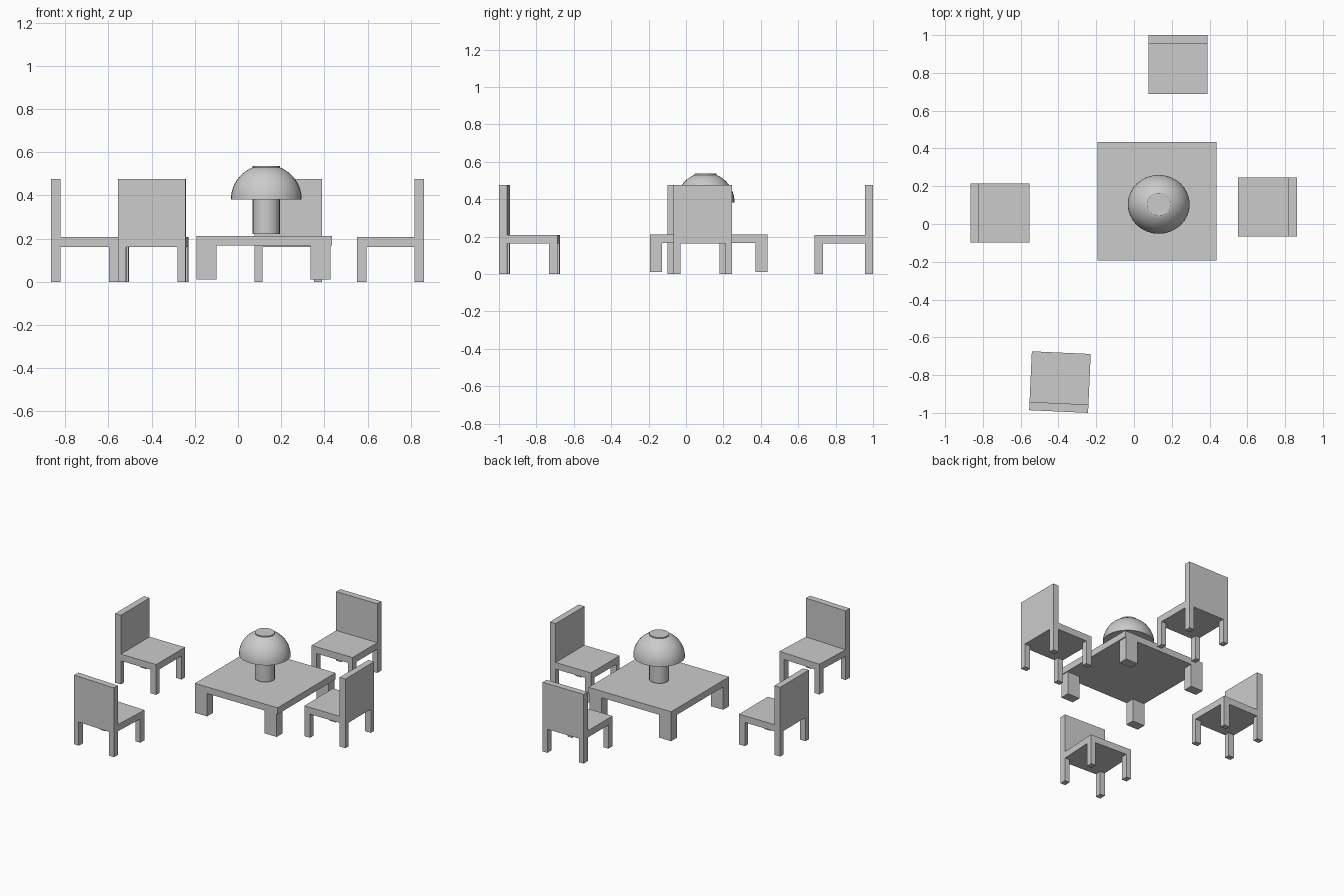
import bpy, bmesh, math
from mathutils import Matrix, Vector

if "Cube" in bpy.data.objects:
    bpy.data.objects.remove(bpy.data.objects["Cube"])


def make_object(name, bm, matrix=Matrix()):
    bmesh.ops.recalc_face_normals(bm, faces=bm.faces)
    mesh = bpy.data.meshes.new(name)
    bm.to_mesh(mesh)
    bm.free()
    ob = bpy.data.objects.new(name, mesh)
    ob.matrix_world = matrix
    bpy.context.collection.objects.link(ob)
    return ob


def box(name, lo, hi, matrix=Matrix()):
    lo, hi = Vector(lo), Vector(hi)
    bm = bmesh.new()
    bmesh.ops.create_cube(bm, size=1)
    bmesh.ops.scale(bm, vec=hi - lo, verts=bm.verts)
    bmesh.ops.translate(bm, vec=(lo + hi) / 2, verts=bm.verts)
    return make_object(name, bm, matrix)


def lathe(name, profile, steps, matrix):
    # spin an (r, z) profile around z; end points sit on the axis
    bm = bmesh.new()
    verts = [bm.verts.new((r, 0, z)) for r, z in profile]
    edges = [bm.edges.new(p) for p in zip(verts, verts[1:])]
    bmesh.ops.spin(bm, geom=verts + edges, cent=(0, 0, 0), axis=(0, 0, 1),
                   angle=2 * math.pi, steps=steps)
    bmesh.ops.remove_doubles(bm, verts=bm.verts, dist=1e-5)
    ob = make_object(name, bm, matrix)
    bpy.ops.object.select_all(action='DESELECT')
    ob.select_set(True)
    bpy.context.view_layer.objects.active = ob
    bpy.ops.object.shade_smooth_by_angle(angle=math.radians(35))
    return ob


# Chair, with its backrest on local +y
def chair(label, x, y, degrees):
    m = Matrix.Translation((x, y, 0)) @ Matrix.Rotation(math.radians(degrees), 4, 'Z')
    h, leg_x, leg_y = 0.156, 0.036, 0.044
    box(label + "_seat", (-h, -h, 0.162), (h, h - leg_y, 0.208), m)
    box(label + "_backrest", (-h, h - leg_y, 0.162), (h, h, 0.475), m)
    for sx, xn in ((-h, "left"), (h - leg_x, "right")):
        for sy, yn in ((-h, "front"), (h - leg_y, "back")):
            box(f"{label}_{yn}_{xn}_leg", (sx, sy, 0),
                (sx + leg_x, sy + leg_y, 0.162), m)


chair("rear_chair", 0.233, 0.844, 0)
chair("left_chair", -0.709, 0.058, 90)
chair("right_chair", 0.706, 0.09, -90)
chair("front_chair", -0.392, -0.837, 177.4)

# Table
x0, x1, y0, y1 = -0.192, 0.436, -0.193, 0.435
box("table_top", (x0, y0, 0.167), (x1, y1, 0.212))
for lx, xn in ((x0, "left"), (x1 - 0.1, "right")):
    for ly, yn in ((y0, "front"), (y1 - 0.064, "back")):
        box(f"table_{yn}_{xn}_leg", (lx, ly, 0.01),
            (lx + 0.093, ly + 0.064, 0.167))

# Lamp: stem runs up through the flat-topped dome shade, slightly oval in plan
lamp = Matrix.Translation((0.131, 0.104, 0)) @ Matrix.Diagonal((1, 0.95, 1, 1))
lathe("lamp_stem", [(0, 0.222), (0.063, 0.222), (0.063, 0.537), (0, 0.537)], 24, lamp)
dome = [(0.164 * math.cos(a), 0.382 + 0.16 * math.sin(a))
        for a in (math.radians(68 * i / 10) for i in range(11))]
lathe("lamp_shade", [(0, 0.382)] + dome + [(0, dome[-1][1])], 32, lamp)
